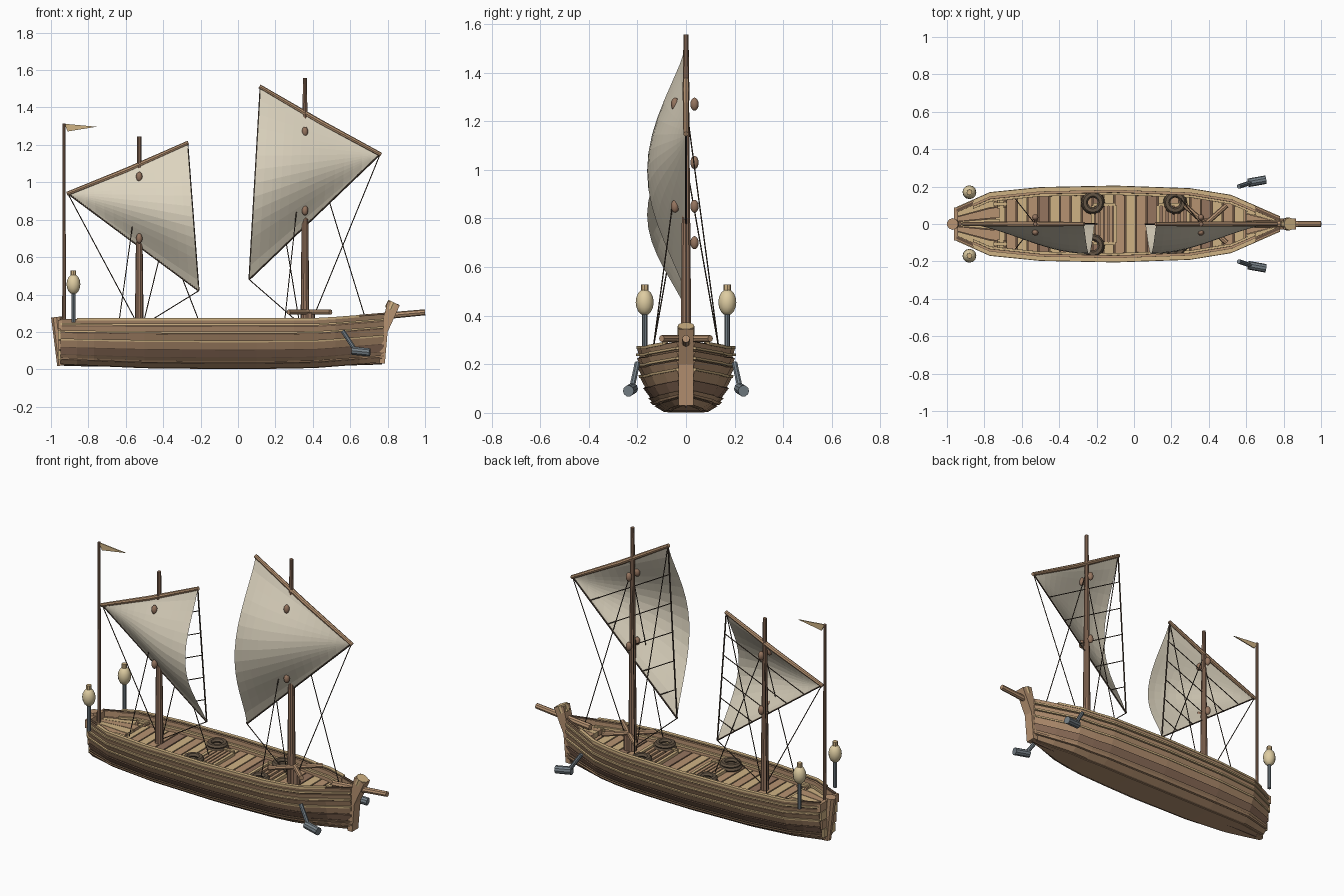
import bpy, bmesh, math
from mathutils import Vector

if "Cube" in bpy.data.objects:
    bpy.data.objects.remove(bpy.data.objects["Cube"])


def material(name, rgb):
    m = bpy.data.materials.new(name)
    m.use_nodes = True
    col = [(c / 255) ** 2.2 for c in rgb] + [1]
    m.diffuse_color = col
    m.node_tree.nodes["Principled BSDF"].inputs["Base Color"].default_value = col
    return m


TAN = material("tan wood", (206, 177, 131))
BROWN = material("brown wood", (181, 145, 113))
MAST = material("mast wood", (148, 116, 95))
DARK = material("dark wood", (104, 82, 66))
SAIL = material("sail cloth", (219, 210, 189))
ROPE = material("rope", (78, 66, 56))
COIL = material("coiled rope", (98, 84, 69))
IRON = material("iron", (117, 127, 134))
GLASS = material("lantern glass", (221, 203, 160))


def finish(name, bm, mat, mirror=False, smooth=False):
    bmesh.ops.recalc_face_normals(bm, faces=bm.faces)
    me = bpy.data.meshes.new(name)
    bm.to_mesh(me)
    bm.free()
    me.materials.append(mat)
    ob = bpy.data.objects.new(name, me)
    bpy.context.collection.objects.link(ob)
    if smooth:
        me.shade_smooth()
    if mirror:
        mod = ob.modifiers.new("mirror", "MIRROR")
        mod.use_axis = (False, True, False)
        mod.use_mirror_merge = False
    return ob


def loft(name, rings, mat, mirror=False):
    bm = bmesh.new()
    rows = [[bm.verts.new(p) for p in r] for r in rings]
    n = len(rows[0])
    for a, b in zip(rows, rows[1:]):
        for i in range(n):
            bm.faces.new((a[i], a[(i + 1) % n], b[(i + 1) % n], b[i]))
    bm.faces.new(rows[0])
    bm.faces.new(rows[-1])
    return finish(name, bm, mat, mirror)


def rod(name, a, b, r1, mat, r2=None, sides=8, mirror=False):
    a, b = Vector(a), Vector(b)
    q = (b - a).to_track_quat('Z', 'Y')
    rings = []
    for p, r in ((a, r1), (b, r2 or r1)):
        angles = [math.tau * i / sides for i in range(sides)]
        rings.append([p + q @ Vector((r * math.cos(t), r * math.sin(t), 0)) for t in angles])
    return loft(name, rings, mat, mirror)


def rope(name, a, b, r=.0028, mirror=False):
    rod(name, a, b, r, ROPE, sides=5, mirror=mirror)


def box(name, x0, x1, y0, y1, z0, z1, mat, mirror=False):
    return loft(name, [[(x, y0, z0), (x, y1, z0), (x, y1, z1), (x, y0, z1)]
                       for x in (x0, x1)], mat, mirror)


def blob(name, c, r, h, mat, mirror=False):
    bm = bmesh.new()
    bmesh.ops.create_uvsphere(bm, u_segments=12, v_segments=8, radius=1)
    bmesh.ops.scale(bm, vec=(r, r, h), verts=bm.verts)
    bmesh.ops.translate(bm, vec=c, verts=bm.verts)
    return finish(name, bm, mat, mirror, True)


def interp(table, x):
    for (x0, v0), (x1, v1) in zip(table, table[1:]):
        if x <= x1:
            return v0 + (v1 - v0) * max(0, (x - x0) / (x1 - x0))
    return table[-1][1]


# Hull shape: beam along the length, fullness and height up the side
BEAM = [(-.95, .075), (-.77, .155), (-.5, .182), (-.1, .19), (.3, .176), (.52, .14), (.78, .026)]
FULL = [(0, .45), (.1, .62), (.2, .74), (.4, .88), (.7, .99), (1, 1)]
KEEL = [(-.95, .025), (-.5, .006), (0, 0), (.4, .006), (.78, .035)]
SHEER = [(-.95, .266), (.45, .266), (.78, .292)]
STATIONS = [-.95, -.86, -.77, -.5, -.3, -.1, .1, .3, .42, .52, .65, .78]


def side(x, t, out):
    k = interp(KEEL, x)
    return (x, interp(BEAM, x) * interp(FULL, t) + out, k + t * (interp(SHEER, x) - k))


def strake(name, t0, t1, low, high, inner, mat, xs=STATIONS):
    loft(name, [[side(x, t0, low), side(x, t1, high), side(x, t1, inner), side(x, t0, inner)]
                for x in xs], mat, True)


def across(name, xs, share, z0, z1, mat):
    rings = []
    for x in xs:
        a, b = ((interp(BEAM, x) - .012) * s for s in share)
        rings.append([(x, a, z0), (x, b, z0), (x, b, z1), (x, a, z1)])
    loft(name, rings, mat)


core = []
for x in STATIONS:
    half = [side(x, t, -.012) for t in (0, .1, .2, .4, .7)]
    core.append(half + [(p[0], -p[1], p[2]) for p in reversed(half)])
loft("hull_core", core, BROWN)

# Overlapping side planks, wales and rail
edges = [0, .1, .22, .38, .54, .7, .85, 1]
for i, (t0, t1) in enumerate(zip(edges, edges[1:])):
    strake(f"side_plank_{i}", t0 + .012, t1, .002, .012, -.014, MAST if i == 2 else BROWN)
    strake(f"plank_seam_{i}", t1 - .02, t1 + .015, .004, .004, -.01, DARK)
for i, t in enumerate((.12, .54, .72, .88)):
    strake(f"wale_{i}", t, t + .04, .016, .016, -.005, TAN if i else BROWN)
strake("rail_cap", .985, 1.035, .014, .014, -.008, TAN, STATIONS[1:-1])
strake("inner_wall", .7, 1.0, -.01, -.01, -.022, BROWN, STATIONS[1:-1])
strake("inner_rail", .86, .91, -.02, -.02, -.034, TAN, STATIONS[1:-1])

# Deck boards over a dark underlay
across("deck_underlay", STATIONS, (-1, 1), .18, .2, DARK)
x = -.74
k = 0
while x < .6:
    across("deck_board", (x, x + .051), (-.99, .99), .19, .209, (TAN, BROWN, TAN, BROWN, MAST)[k % 5])
    x += .058
    k += 1
for name, xs, z in (("stern_deck", (-.94, -.77, -.72), .225), ("bow_deck", (.6, .7, .78), .25)):
    for i in range(-2, 3):
        across(name, xs, (.4 * i - .185, .4 * i + .185), z - .03, z, BROWN if i % 2 else TAN)
for x in (-.74, -.69):
    rod("deck_cleat_bar", (x, .085, .235), (x, .135, .235), .009, BROWN, mirror=True)
box("stern_bench", -.75, -.68, .1, .116, .235, .25, TAN, True)

# Keel, stem post, stern post, transom and bowsprit
for x0, z0, x1, z1 in ((-.93, .036, 0, .02), (0, .02, .77, .044)):
    rod("keel", (x0, 0, z0), (x1, 0, z1), .018, MAST)
stem = [(.755, .03), (.785, .03), (.80, .2), (.865, .342), (.80, .365), (.76, .2)]
loft("stem_post", [[(x, y, z) for x, z in stem] for y in (-.03, .03)], BROWN)
rod("stem_head", (.815, 0, .32), (.833, 0, .358), .034, TAN, sides=10)
rod("stern_post", (-.943, 0, .02), (-.97, 0, .28), .025, BROWN, .031, 10)
for i in range(4):
    z = .05 + i * .055
    w = .055 + i * .011
    box("transom_plank", -.962, -.94, -w, w, z, z + .05, BROWN if i % 2 else TAN)
rod("bowsprit", (.64, 0, .272), (1.0, 0, .305), .019, BROWN, .016)

# Hatches with grating
for x0, x1 in ((-.22, -.1), (.13, .29)):
    box("hatch_floor", x0, x1, -.1, .1, .2, .215, MAST)
    for y in (-.105, .105):
        box("hatch_frame", x0, x1, y - .008, y + .008, .2, .232, TAN)
    n = 5
    for i in range(n + 1):
        x = x0 + (x1 - x0) * i / n
        box("hatch_slat", x - .009, x + .009, -.1, .1, .2, .226, TAN if i in (0, n) else BROWN)

# Rope coils
for x in (-.22, .22):
    for k in range(2):
        bm = bmesh.new()
        rows = []
        for i in range(18):
            a = math.tau * i / 18
            rows.append([])
            for j in range(6):
                b = math.tau * j / 6
                r = .047 - .004 * k + .017 * math.cos(b)
                rows[-1].append(bm.verts.new((x + r * math.cos(a), .115 + r * math.sin(a),
                                              .222 + .02 * k + .013 * math.sin(b))))
        for i in range(18):
            for j in range(6):
                p, q = rows[i], rows[(i + 1) % 18]
                bm.faces.new((p[j], p[(j + 1) % 6], q[(j + 1) % 6], q[j]))
        finish("rope_coil", bm, COIL, True)

# Crossed capstan bars at the main mast
for s in (-1, 1):
    rod("capstan_bar", (.27, -.1 * s, .306), (.495, .1 * s, .306), .014, BROWN)
rod("capstan_drum", (.383, 0, .2), (.383, 0, .3), .03, MAST, sides=10)


def rig(label, mx, top, fore, peak, clew, blocks, shroud, stays):
    F, P, C = (Vector((p[0], 0, p[1])) for p in (fore, peak, clew))
    # Mast with pulley blocks
    rod(label + "_mast", (mx, 0, .19), (mx, 0, top), .024, MAST, .011, 10)
    for z in blocks:
        blob(label + "_front_block", (mx, -.045, z), .017, .027, MAST)
        blob(label + "_back_block", (mx, .035, z), .017, .027, MAST)
    # Yard in two slightly bowed lengths
    mid = (F + P) / 2 - Vector((0, 0, .008))
    for end in (F, P):
        rod(label + "_yard", mid, end + (end - mid) * .015, .014, BROWN, .011)
    # Billowed sail
    bm = bmesh.new()
    n = 14
    grid = []
    for i in range(n + 1):
        s = i / n
        row = []
        for j in range(n + 1):
            t = j / n
            p = F.lerp(P.lerp(C, t), s)
            p.y = -.16 * math.sin(math.pi * t) ** 1.25 * math.sin(math.pi / 2 * s) ** 1.7
            row.append(bm.verts.new(p))
        grid.append(row)
    for a, b in zip(grid, grid[1:]):
        for j in range(n):
            bm.faces.new((a[j], a[j + 1], b[j + 1], b[j]))
    bmesh.ops.remove_doubles(bm, verts=bm.verts, dist=.0005)
    finish(label + "_sail", bm, SAIL)
    # Edge ropes and cross ropes behind the sail
    for a, b in ((P, C), (F, C)):
        rope(label + "_edge_rope", a, b, .0045)
    for k in range(1, 6):
        rope(label + "_cross_rope", P.lerp(C, k / 6), F.lerp(C, k / 6))
    # Shrouds and running lines
    rope(label + "_shroud", (mx, 0, blocks[0]), (shroud, .135, .265), mirror=True)
    for a, bx in zip((F, P, C, Vector((mx, 0, blocks[0] + .05))), stays):
        rope(label + "_line", a, (bx, 0, .21))


rig("main", .358, 1.557, (.76, 1.15), (.12, 1.51), (.06, .48), (1.27, .85), .25, (.375, .335, .37, .7))
rig("mizzen", -.528, 1.245, (-.91, .94), (-.27, 1.21), (-.21, .42), (1.03, .70), -.635,
    (-.52, -.515, -.55, -.19))

# Flagpole and pennant
rod("flagpole", (-.93, 0, .2), (-.93, 0, 1.315), .01, MAST, .008)
loft("pennant", [[(-.93, y, 1.313), (-.755, y, 1.297), (-.91, y, 1.272)] for y in (-.003, .003)], TAN)

# Stern lanterns
rod("lantern_post", (-.88, .17, .25), (-.88, .17, .42), .011, IRON, mirror=True)
blob("lantern", (-.88, .17, .455), .037, .054, GLASS, True)
rod("lantern_cap", (-.88, .17, .495), (-.88, .17, .528), .015, TAN, mirror=True)

# Bow anchors
rod("anchor_shank", (.56, .2, .205), (.625, .222, .105), .012, IRON, mirror=True)
rod("anchor_weight", (.61, .22, .1), (.705, .237, .09), .023, IRON, sides=10, mirror=True)
